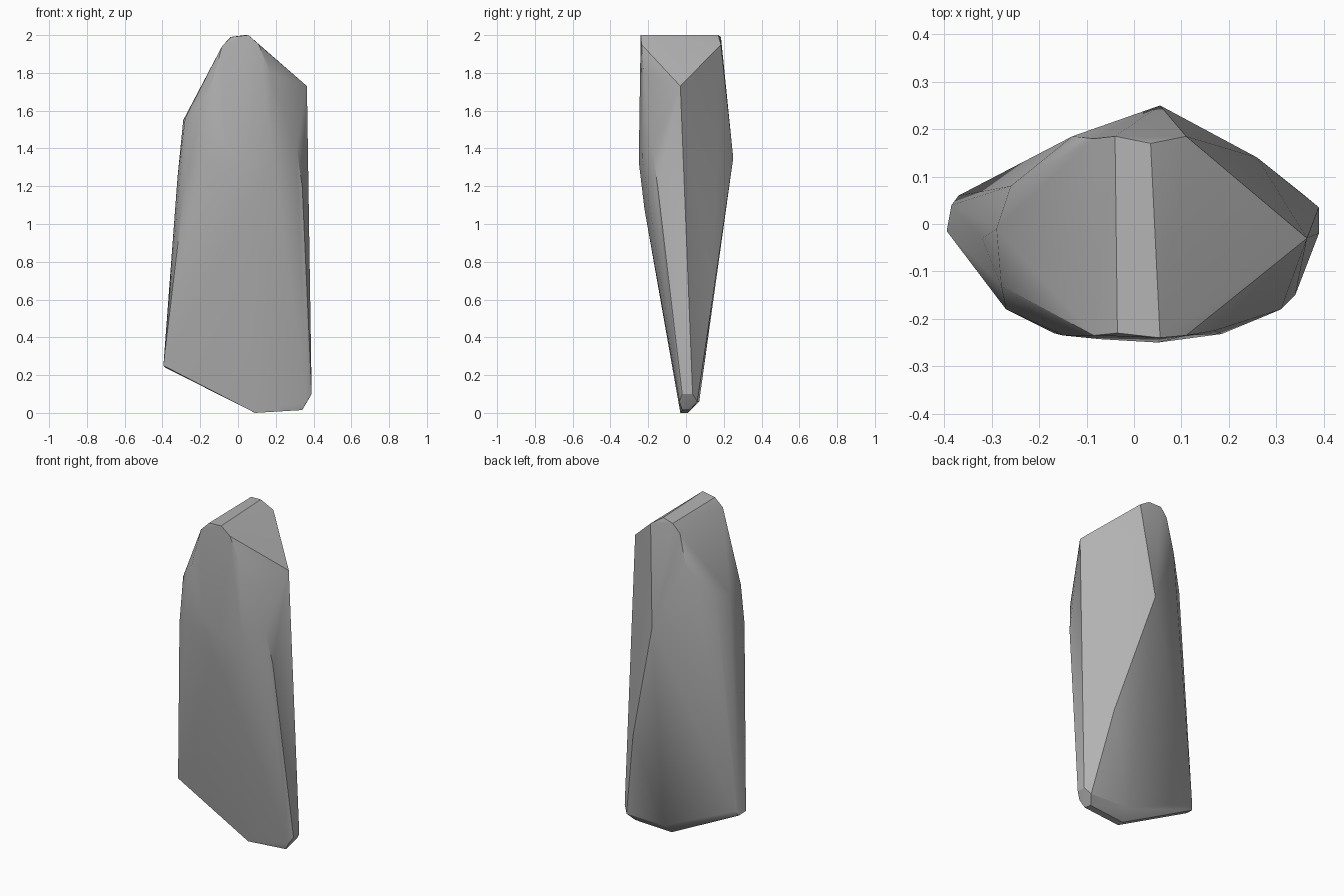
import bpy
import bmesh
import math

# Remove the default cube
default_cube = bpy.data.objects.get("Cube")
if default_cube:
    bpy.data.objects.remove(default_cube, do_unlink=True)


def make_material(name, colour):
    material = bpy.data.materials.new(name)
    material.use_nodes = True
    material.diffuse_color = colour
    shader = material.node_tree.nodes["Principled BSDF"]
    shader.inputs["Base Color"].default_value = colour
    shader.inputs["Roughness"].default_value = 0.8
    return material


def hull_object(name, corner_groups, material):
    """Wrap the chipped corners of a stone in one convex skin."""
    bm = bmesh.new()
    for group in corner_groups:
        for corner in group:
            bm.verts.new(corner)
    result = bmesh.ops.convex_hull(bm, input=bm.verts[:])
    unused = {v for v in result["geom_interior"] + result["geom_unused"]
              if isinstance(v, bmesh.types.BMVert)}
    bmesh.ops.delete(bm, geom=list(unused), context="VERTS")
    bmesh.ops.dissolve_limit(bm, angle_limit=math.radians(1),
                             verts=bm.verts[:], edges=bm.edges[:])
    bmesh.ops.recalc_face_normals(bm, faces=bm.faces[:])
    mesh = bpy.data.meshes.new(name)
    bm.to_mesh(mesh)
    bm.free()
    mesh.materials.append(material)
    stone = bpy.data.objects.new(name, mesh)
    bpy.context.collection.objects.link(stone)
    return stone


# Flat crest running front to back
crest = [(-.04, .185, 1.99), (.035, .17, 2), (.055, -.24, 2),
         (-.035, -.23, 1.99), (-.085, -.235, 1.94), (-.085, .18, 1.94)]

# Sloping shoulders on both sides
shoulders = [(.11, .185, 1.95), (.11, -.235, 1.95), (.365, -.03, 1.73),
             (.17, -.225, 1.8), (-.15, -.235, 1.7), (-.13, .185, 1.74),
             (-.28, -.13, 1.56), (-.26, .08, 1.57), (-.29, -.01, 1.55)]

# Rounded belly of the front
belly = [(-.07, -.243, 1.4), (.05, -.25, 1.33), (.185, -.232, 1.35),
         (-.17, -.23, 1.35), (-.27, -.18, 1.3), (.31, -.18, 1.4),
         (.34, -.15, 1.2), (.06, -.22, 1.08), (-.32, -.03, 1.25)]

# Single peak of the back and its right flank
back = [(.055, .25, 1.35), (.26, .14, .6)]

# Narrow chipped foot
foot = [(-.395, -.015, .25), (-.385, .04, .24), (-.37, .06, .27),
        (.09, -.03, 0), (.34, -.02, .015), (.365, -.035, .06),
        (.39, -.02, .1), (.39, .035, .1), (.36, .06, .06),
        (.1, .07, .06), (.09, .01, 0), (.33, .02, .015)]

grey_stone = make_material("grey stone", (.45, .45, .45, 1))
boulder = hull_object("standing_stone",
                      [crest, shoulders, belly, back, foot], grey_stone)

# Smooth shading that keeps the hard chipped edges
bpy.ops.object.select_all(action="DESELECT")
boulder.select_set(True)
bpy.context.view_layer.objects.active = boulder
bpy.ops.object.shade_smooth_by_angle(angle=math.radians(30))
